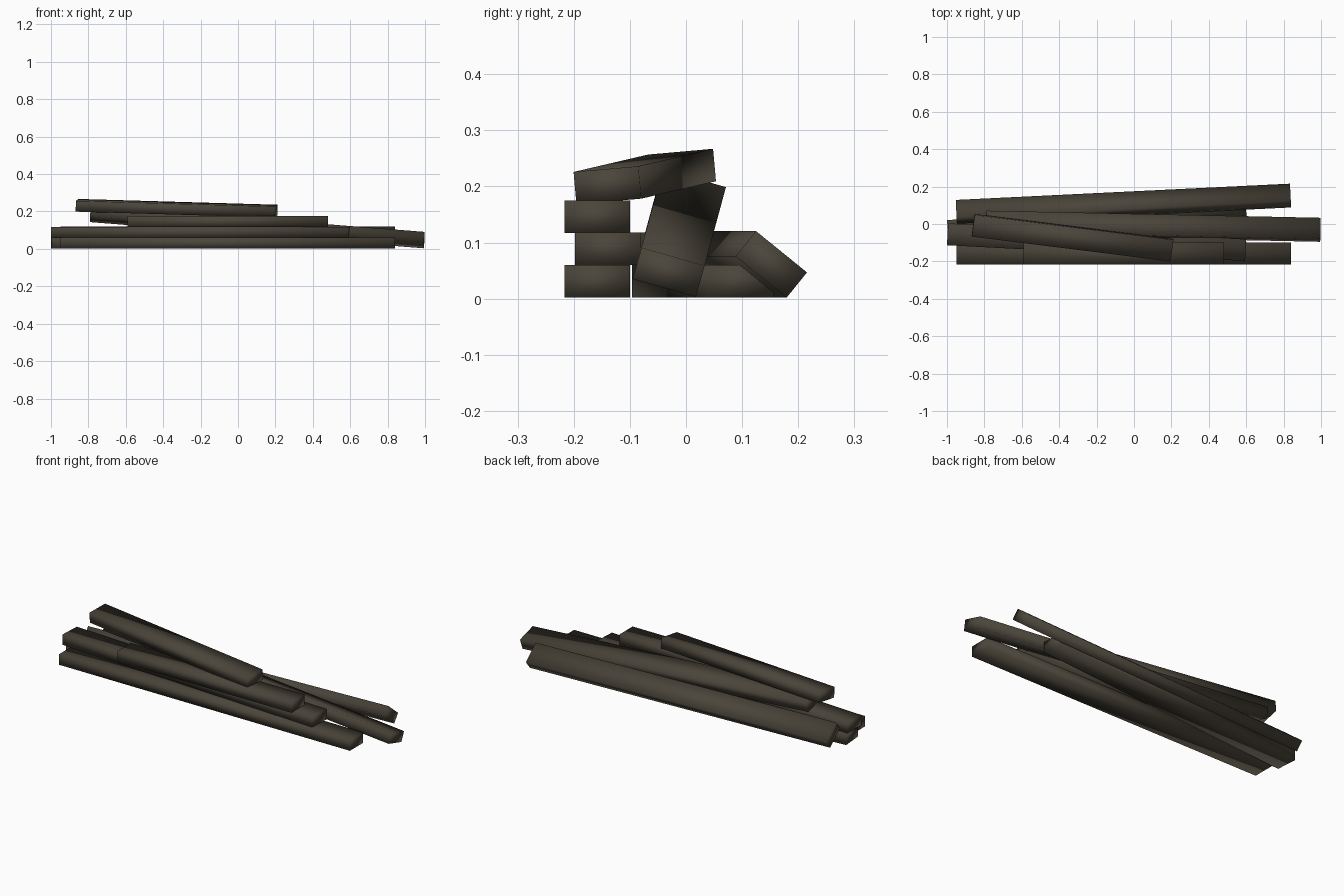
import bpy, math
from mathutils import Vector, Matrix

if "Cube" in bpy.data.objects:
    bpy.data.objects.remove(bpy.data.objects["Cube"])

WIDTH, THICK = 0.117, 0.058

wood = bpy.data.materials.new("dark weathered wood")
wood.diffuse_color = (0.07, 0.06, 0.043, 1)
wood.use_nodes = True
wood.node_tree.nodes["Principled BSDF"].inputs["Base Color"].default_value = wood.diffuse_color


def plank(name, left, right, roll=0):
    """Rectangular plank between two end centres, rolled about its length."""
    a, b = Vector(left), Vector(right)
    along = (b - a).normalized()
    side = Vector((0, 0, 1)).cross(along).normalized()
    up = along.cross(side)
    rot = Matrix((along, side, up)).transposed() @ Matrix.Rotation(math.radians(roll), 3, 'X')
    bpy.ops.mesh.primitive_cube_add(size=1)
    ob = bpy.context.object
    ob.name = name
    size = Matrix.Diagonal(((b - a).length, WIDTH, THICK, 1))
    ob.data.transform(Matrix.Translation((a + b) / 2) @ rot.to_4x4() @ size)
    ob.data.materials.append(wood)
    bpy.ops.object.shade_smooth()


# bottom layer
plank("bottom_front_plank", (-0.95, -0.158, 0.031), (0.84, -0.158, 0.031))
plank("bottom_middle_plank", (-0.995, -0.038, 0.031), (0.597, 0.098, 0.031))
# second and third layers
plank("second_layer_plank", (-0.997, -0.055, 0.089), (0.597, -0.139, 0.089))
plank("third_layer_plank", (-0.59, -0.158, 0.146), (0.48, -0.158, 0.146))
# leaning planks
plank("top_plank", (-0.86, -0.007, 0.233), (0.203, -0.14, 0.202), 5)
plank("sloping_plank", (-0.789, 0.007, 0.187), (0.996, -0.031, 0.047), -16)
plank("back_leaning_plank", (-0.95, 0.065, 0.061), (0.837, 0.152, 0.061), -39)
